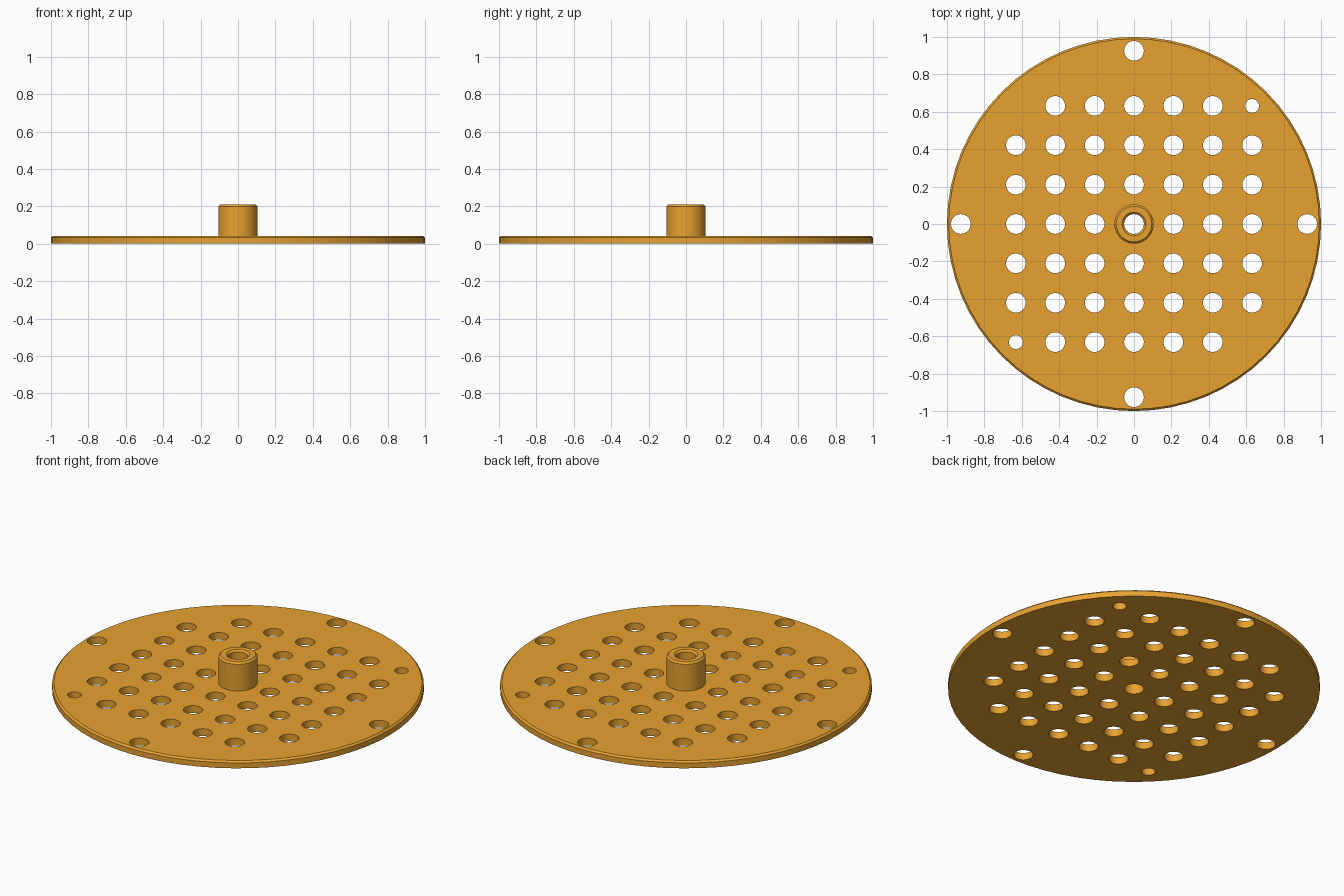
import bpy, bmesh, math
from mathutils import Matrix

if "Cube" in bpy.data.objects:
    bpy.data.objects.remove(bpy.data.objects["Cube"])

PITCH, HOLE, SMALL, SEG = 0.2105, 0.0526, 0.037, 64


def new_object(name, bm):
    bmesh.ops.recalc_face_normals(bm, faces=bm.faces)
    mesh = bpy.data.meshes.new(name)
    bm.to_mesh(mesh)
    bm.free()
    ob = bpy.data.objects.new(name, mesh)
    bpy.context.collection.objects.link(ob)
    return ob


# Round plate with chamfered rim and hollow centre boss, as one revolved profile
profile = [(0.0526, 0), (1, 0), (1, 0.032), (0.99, 0.042), (0.105, 0.042),
           (0.105, 0.2), (0.095, 0.2105), (0.063, 0.2105), (0.0526, 0.2)]
bm = bmesh.new()
rings = []
for i in range(SEG):
    a = 2 * math.pi * i / SEG
    rings.append([bm.verts.new((r * math.cos(a), r * math.sin(a), z)) for r, z in profile])
for i in range(SEG):
    r0, r1 = rings[i], rings[(i + 1) % SEG]
    for j in range(len(profile)):
        k = (j + 1) % len(profile)
        bm.faces.new((r0[j], r1[j], r1[k], r0[k]))
plate = new_object("perforated_plate", bm)

# Hole layout: 7 x 7 grid, two corners left solid, two with small holes
holes = []
for i in range(-3, 4):
    for j in range(-3, 4):
        if (i, j) in ((0, 0), (-3, 3), (3, -3)):
            continue
        radius = SMALL if (i, j) in ((3, 3), (-3, -3)) else HOLE
        holes.append((i * PITCH, j * PITCH, radius))
# Four mounting holes near the rim
for x, y in ((1, 0), (-1, 0), (0, 1), (0, -1)):
    holes.append((x * 0.926, y * 0.926, HOLE))

# Cutter made of all the hole cylinders
bm = bmesh.new()
for x, y, r in holes:
    bmesh.ops.create_cone(bm, cap_ends=True, segments=32, radius1=r, radius2=r,
                          depth=0.2, matrix=Matrix.Translation((x, y, 0.02)))
cutter = new_object("hole_cutter", bm)
cutter.hide_render = True

# Cut the holes, then drop the cutter
mod = plate.modifiers.new("holes", 'BOOLEAN')
mod.operation = 'DIFFERENCE'
mod.solver = 'EXACT'
mod.object = cutter
bpy.context.view_layer.objects.active = plate
plate.select_set(True)
bpy.ops.object.modifier_apply(modifier=mod.name)
bpy.data.objects.remove(cutter)
bpy.ops.object.shade_smooth_by_angle(angle=math.radians(30))

# Orange finish
mat = bpy.data.materials.new("orange")
mat.diffuse_color = (0.8, 0.36, 0.03, 1)
mat.use_nodes = True
mat.node_tree.nodes["Principled BSDF"].inputs["Base Color"].default_value = mat.diffuse_color
plate.data.materials.clear()
plate.data.materials.append(mat)
